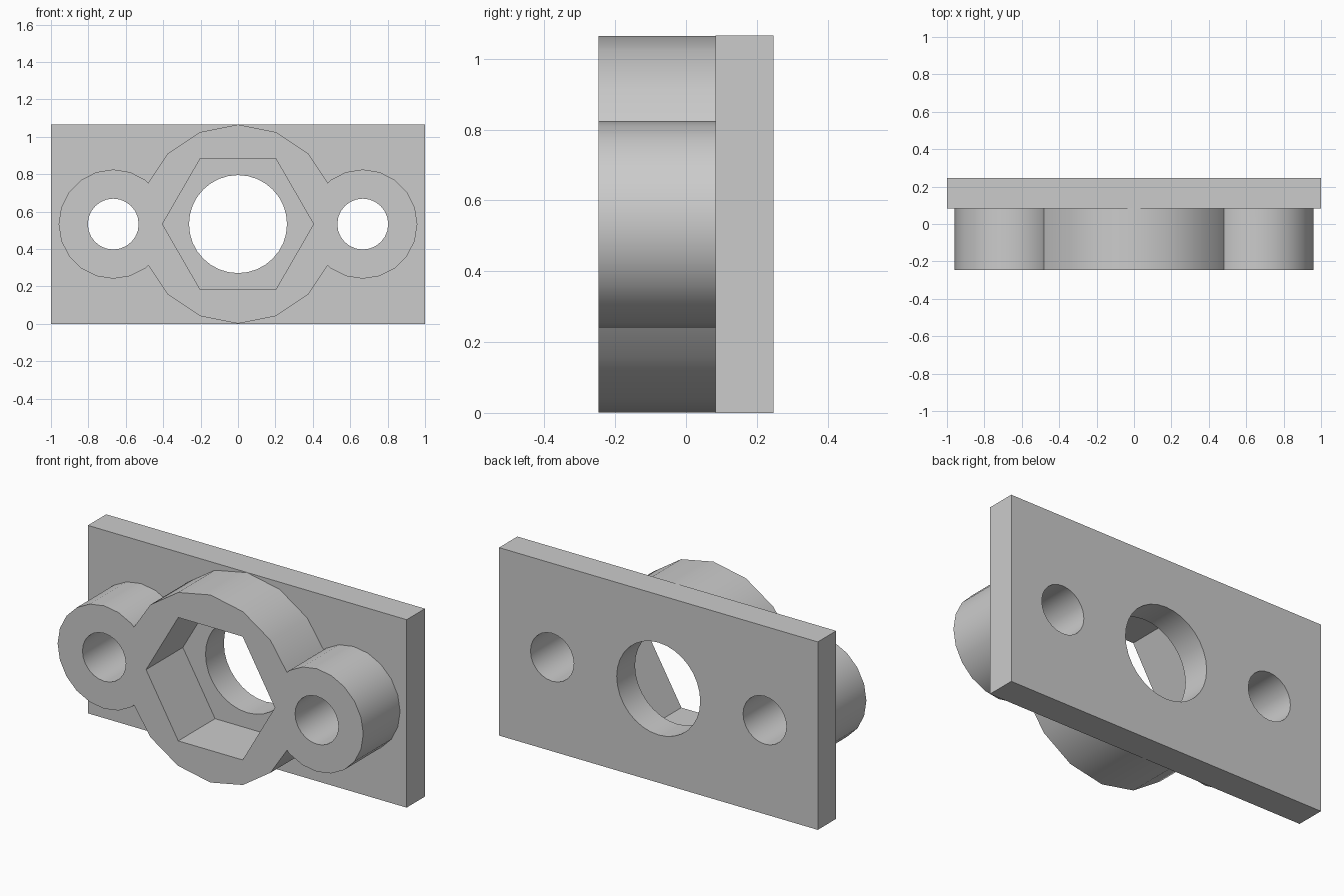
import bpy, bmesh
from math import cos, sin, pi, radians

if "Cube" in bpy.data.objects:
    bpy.data.objects.remove(bpy.data.objects["Cube"], do_unlink=True)

MID_Z = 0.533                         # height of all hole axes
FRONT, SEAT, BACK = -0.247, 0.083, 0.247
EAR_X = 0.667

grey = bpy.data.materials.new("plain grey")
grey.use_nodes = True
grey.diffuse_color = (0.6, 0.6, 0.6, 1)
grey.node_tree.nodes["Principled BSDF"].inputs["Base Color"].default_value = (0.6, 0.6, 0.6, 1)


def extrusion(name, outline, y0, y1):
    """Closed outline in x and z, extruded along y."""
    bm = bmesh.new()
    face = bm.faces.new([bm.verts.new((x, y0, z)) for x, z in outline])
    new = bmesh.ops.extrude_face_region(bm, geom=[face])["geom"]
    moved = [v for v in new if isinstance(v, bmesh.types.BMVert)]
    bmesh.ops.translate(bm, verts=moved, vec=(0, y1 - y0, 0))
    bmesh.ops.recalc_face_normals(bm, faces=bm.faces)
    mesh = bpy.data.meshes.new(name)
    bm.to_mesh(mesh)
    bm.free()
    mesh.materials.append(grey)
    obj = bpy.data.objects.new(name, mesh)
    bpy.context.collection.objects.link(obj)
    return obj


def prism(name, sides, radius, x, y0, y1):
    angles = [2 * pi * k / sides for k in range(sides)]
    ring = [(x + radius * cos(a), MID_Z + radius * sin(a)) for a in angles]
    return extrusion(name, ring, y0, y1)


def combine(target, tool, operation):
    mod = target.modifiers.new(operation.lower(), "BOOLEAN")
    mod.operation, mod.object, mod.solver = operation, tool, "EXACT"
    bpy.context.view_layer.objects.active = target
    bpy.ops.object.modifier_apply(modifier=mod.name)
    bpy.data.objects.remove(tool, do_unlink=True)


# Back plate
height = 2 * MID_Z
bracket = extrusion("mounting_bracket", [(-1, 0), (1, 0), (1, height), (-1, height)], SEAT, BACK)

# Central boss and the two side bosses, merged into the plate
combine(bracket, prism("centre_boss", 16, 0.532, 0, FRONT, SEAT + 0.03), "UNION")
for side in (-1, 1):
    combine(bracket, prism("side_boss", 20, 0.292, side * EAR_X, FRONT, SEAT + 0.04), "UNION")

# Hexagonal nut pocket, then the three through holes
combine(bracket, prism("nut_pocket", 6, 0.404, 0, FRONT - 0.1, SEAT), "DIFFERENCE")
for x, radius, sides in ((0, 0.262, 32), (-EAR_X, 0.136, 24), (EAR_X, 0.136, 24)):
    combine(bracket, prism("bore", sides, radius, x, FRONT - 0.1, BACK + 0.1), "DIFFERENCE")

# Smooth walls with crisp rims
bpy.ops.object.select_all(action="DESELECT")
bracket.select_set(True)
bpy.context.view_layer.objects.active = bracket
bpy.ops.object.shade_smooth_by_angle(angle=radians(30))
